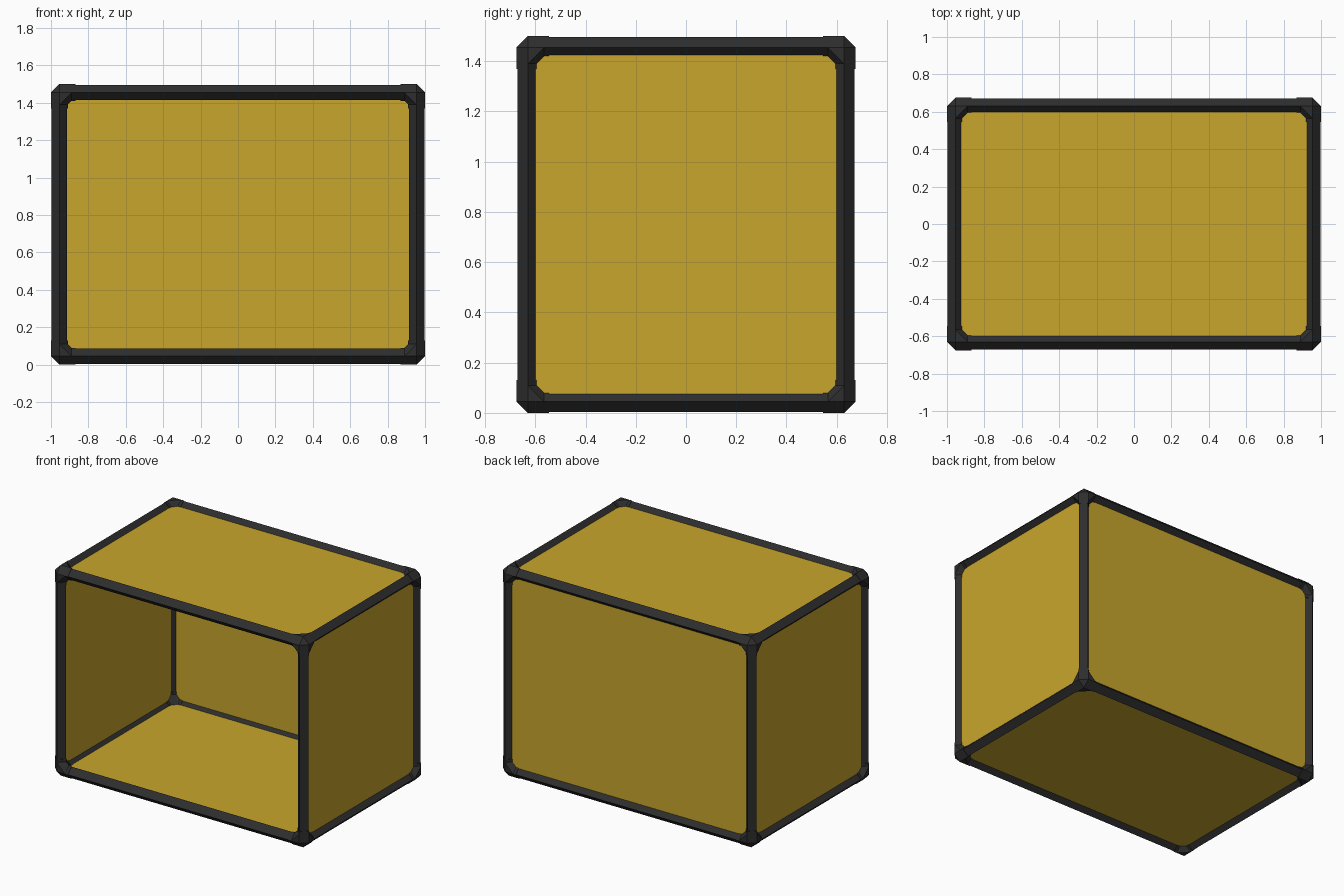
import bpy, bmesh
from itertools import product
from mathutils import Vector

if "Cube" in bpy.data.objects:
    bpy.data.objects.remove(bpy.data.objects["Cube"])

HALF = Vector((1.0, 0.675, 0.75))   # half size of the whole box
R = 0.045                           # half width of the edge bars
INSET = 0.004                       # bars sit just inside the corner caps
CAP = 0.13                          # reach of a corner cap along each edge
PANEL_DEPTH, PANEL_THICK = 0.035, 0.02


def material(name, color):
    m = bpy.data.materials.new(name)
    m.use_nodes = True
    m.diffuse_color = (*color, 1)
    bsdf = m.node_tree.nodes["Principled BSDF"]
    bsdf.inputs["Base Color"].default_value = (*color, 1)
    return m


gold = material("gold panel", (0.578, 0.381, 0.025))
black = material("black frame", (0.027, 0.027, 0.027))


def finish(bm, name, mat):
    bmesh.ops.recalc_face_normals(bm, faces=bm.faces)
    mesh = bpy.data.meshes.new(name)
    bm.to_mesh(mesh)
    bm.free()
    mesh.materials.append(mat)
    obj = bpy.data.objects.new(name, mesh)
    obj.location.z = HALF.z
    bpy.context.collection.objects.link(obj)


def section(axis, along, center, r):
    """Four corners of a diamond cross-section at a place along an axis."""
    points = []
    for k, s in ((1, 1), (2, 1), (1, -1), (2, -1)):
        p = Vector(center)
        p[axis] = along
        p[(axis + k) % 3] += s * r
        points.append(p)
    return points


def hull(bm, points):
    verts = [bm.verts.new(p) for p in points]
    result = bmesh.ops.convex_hull(bm, input=verts)
    loose = {v for v in result["geom_interior"] if isinstance(v, bmesh.types.BMVert)}
    bmesh.ops.delete(bm, geom=[v for v in loose if v.is_valid], context="VERTS")


# Edge bars, four along each axis
for axis, label in enumerate(("width", "depth", "height")):
    for i, (s, t) in enumerate(product((-1, 1), repeat=2)):
        center = Vector((0, 0, 0))
        center[(axis + 1) % 3] = s * (HALF[(axis + 1) % 3] - R)
        center[(axis + 2) % 3] = t * (HALF[(axis + 2) % 3] - R)
        end = HALF[axis] - 0.1
        bm = bmesh.new()
        hull(bm, section(axis, -end, center, R - INSET) + section(axis, end, center, R - INSET))
        finish(bm, f"{label}_bar_{i + 1}", black)

# Corner caps: a bevelled elbow with three short sleeves
for i, signs in enumerate(product((-1, 1), repeat=3)):
    core = Vector([s * (h - R) for s, h in zip(signs, HALF)])
    bm = bmesh.new()
    elbow = []
    for axis in range(3):
        s = signs[axis]
        tip = core.copy()
        tip[axis] += s * R
        elbow.append(tip)
        elbow += section(axis, s * (HALF[axis] - 0.11), core, R)
        hull(bm, section(axis, core[axis], core, R)
             + section(axis, s * (HALF[axis] - CAP), core, R))
    hull(bm, elbow)
    finish(bm, f"corner_cap_{i + 1}", black)

# Panels on every side except the open front
sides = {"left_panel": (0, 1), "right_panel": (0, -1), "back_panel": (1, 1),
         "top_panel": (2, 1), "bottom_panel": (2, -1)}
for name, (axis, sign) in sides.items():
    size = (HALF - Vector((R, R, R))) * 2
    size[axis] = PANEL_THICK
    center = Vector((0, 0, 0))
    center[axis] = sign * (HALF[axis] - PANEL_DEPTH - PANEL_THICK / 2)
    bm = bmesh.new()
    bmesh.ops.create_cube(bm, size=1)
    for v in bm.verts:
        v.co = Vector([c * d for c, d in zip(v.co, size)]) + center
    finish(bm, name, gold)
